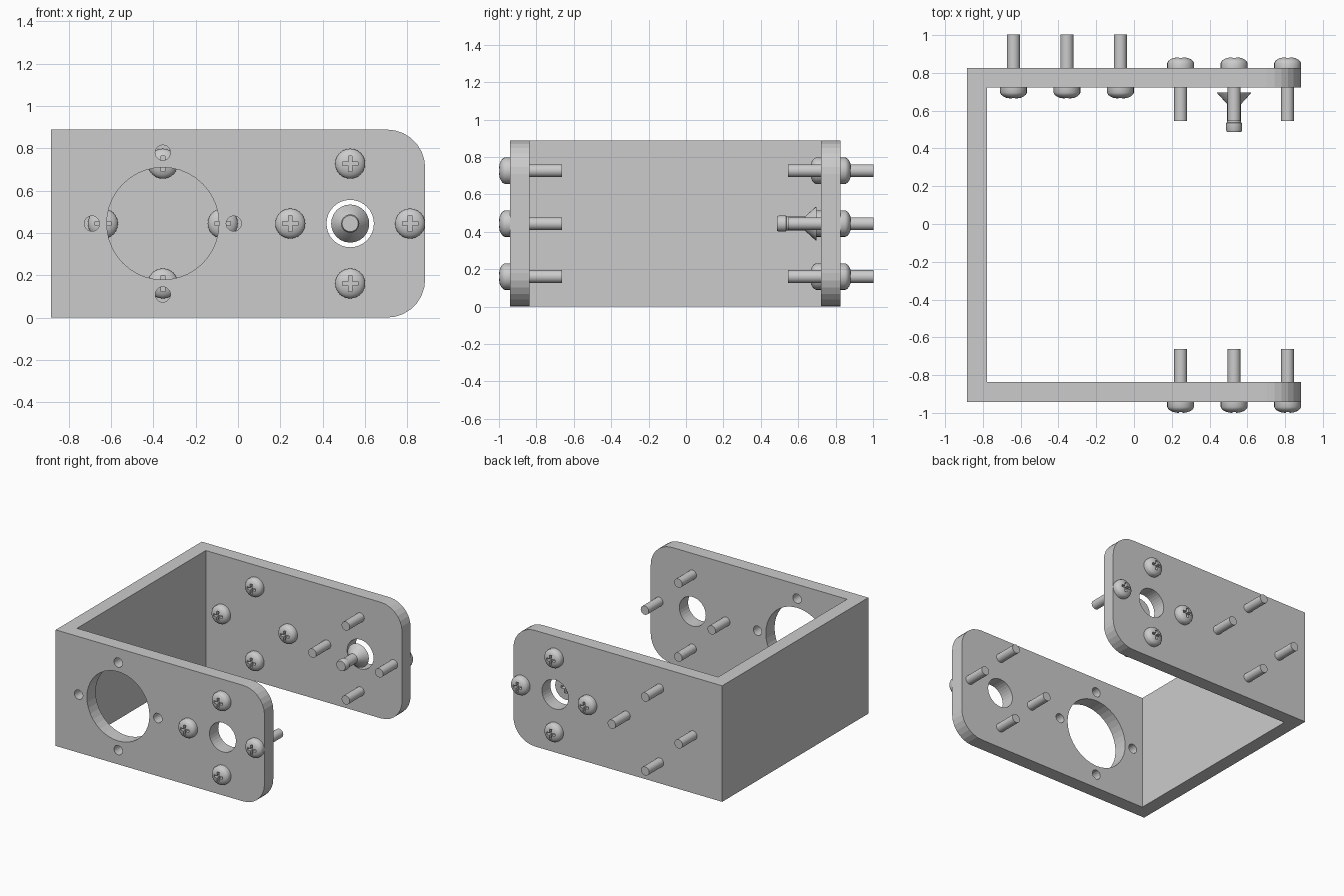
import bpy, bmesh
from math import radians, pi, cos, sin
from mathutils import Matrix, Vector

if "Cube" in bpy.data.objects:
    bpy.data.objects.remove(bpy.data.objects["Cube"])

CZ = 0.444           # mid height of the bracket
BIG, SMALL = -0.355, 0.53   # x centres of the two hole groups


def to_object(bm, name):
    bmesh.ops.recalc_face_normals(bm, faces=bm.faces)
    me = bpy.data.meshes.new(name)
    bm.to_mesh(me)
    bm.free()
    ob = bpy.data.objects.new(name, me)
    bpy.context.collection.objects.link(ob)
    return ob


def box(name, size, loc):
    bm = bmesh.new()
    bmesh.ops.create_cube(bm, size=1, matrix=Matrix.Translation(loc) @ Matrix.Diagonal((*size, 1)))
    return to_object(bm, name)


def rod_y(name, x, y, z, r, length, n):
    bm = bmesh.new()
    m = Matrix.Translation((x, y, z)) @ Matrix.Rotation(pi / 2, 4, 'X')
    bmesh.ops.create_cone(bm, cap_ends=True, segments=n, radius1=r, radius2=r, depth=length, matrix=m)
    return to_object(bm, name)


def lathe(name, profile, n=24):
    bm = bmesh.new()
    vs = [bm.verts.new((r, 0, z)) for r, z in profile]
    es = [bm.edges.new(p) for p in zip(vs, vs[1:])]
    bmesh.ops.spin(bm, geom=vs + es, cent=(0, 0, 0), axis=(0, 0, 1), angle=2 * pi, steps=n)
    bmesh.ops.remove_doubles(bm, verts=bm.verts, dist=1e-4)
    return to_object(bm, name)


def cut(ob, cutters):
    for c in cutters:
        mod = ob.modifiers.new("cut", 'BOOLEAN')
        mod.operation, mod.solver, mod.object = 'DIFFERENCE', 'EXACT', c
    dg = bpy.context.evaluated_depsgraph_get()
    me = bpy.data.meshes.new_from_object(ob.evaluated_get(dg))
    ob.modifiers.clear()
    ob.data = me
    for c in cutters:
        bpy.data.objects.remove(c)


def smooth(ob):
    bpy.ops.object.select_all(action='DESELECT')
    ob.select_set(True)
    bpy.context.view_layer.objects.active = ob
    bpy.ops.object.shade_smooth_by_angle(angle=radians(30))


def cross_recess(top, depth, half):
    h = depth + 0.05
    z = top - depth + h / 2
    return [box("recess_cutter", (2 * half, 0.018, h), (0, 0, z)),
            box("recess_cutter", (0.018, 2 * half, h), (0, 0, z))]


# U-shaped bracket with rounded arm ends
bm = bmesh.new()
outline = [(-.884, -.942), (.884, -.942), (.884, -.836), (-.778, -.836),
           (-.778, .722), (.884, .722), (.884, .825), (-.884, .825)]
face = bm.faces.new([bm.verts.new((x, y, 0)) for x, y in outline])
ext = bmesh.ops.extrude_face_region(bm, geom=[face])
bmesh.ops.translate(bm, vec=(0, 0, 0.888), verts=[v for v in ext["geom"] if isinstance(v, bmesh.types.BMVert)])
corners = [e for e in bm.edges if all(v.co.x > 0.88 for v in e.verts)
           and abs(e.verts[0].co.z - e.verts[1].co.z) < 1e-4]
bmesh.ops.bevel(bm, geom=corners, offset=0.18, offset_type='OFFSET', segments=7, profile=0.5, affect='EDGES')
bracket = to_object(bm, "bracket")

# Large opening with four small holes in the front arm, shaft hole in both arms
cutters = [rod_y("hole_cutter", BIG, -0.89, CZ, 0.265, 0.3, 40)]
for k in range(4):
    cutters.append(rod_y("hole_cutter", BIG + 0.335 * cos(k * pi / 2), -0.89,
                         CZ + 0.335 * sin(k * pi / 2), 0.036, 0.3, 20))
for y in (-0.89, 0.77):
    cutters.append(rod_y("hole_cutter", SMALL, y, CZ, 0.112, 0.3, 32))
cut(bracket, cutters)

# Pan-head screw with cross recess
screw = lathe("pan_screw", [(0, .058), (.02, .0575), (.038, .054), (.054, .047), (.065, .038), (.071, .027),
                            (.071, 0), (.034, 0), (.034, -.28), (0, -.28)])
cut(screw, cross_recess(0.058, 0.03, 0.037))
smooth(screw)

# Screw groups: centre x, plate surface y, direction of head
groups = [("front_screw", SMALL, -0.942, -1), ("back_inner_screw", BIG, 0.722, -1),
          ("back_outer_screw", SMALL, 0.825, 1)]
for name, cx, y, side in groups:
    for k in range(4):
        ob = screw.copy()
        ob.name = f"{name}_{k + 1}"
        ob.location = (cx + 0.283 * cos(k * pi / 2), y, CZ + 0.283 * sin(k * pi / 2))
        ob.rotation_euler = (-side * pi / 2, 0, 0)
        bpy.context.collection.objects.link(ob)
bpy.data.objects.remove(screw)

# Countersunk screw with a collar at its tip, in the back shaft hole
pin = lathe("countersunk_screw", [(0, 0), (.09, 0), (.088, -.006), (.037, -.062), (.037, -.16),
                                  (.043, -.162), (.043, -.2), (.038, -.21), (0, -.21)])
cut(pin, cross_recess(0, 0.035, 0.04))
smooth(pin)
pin.location = (SMALL, 0.697, CZ)
pin.rotation_euler = (-pi / 2, 0, 0)
